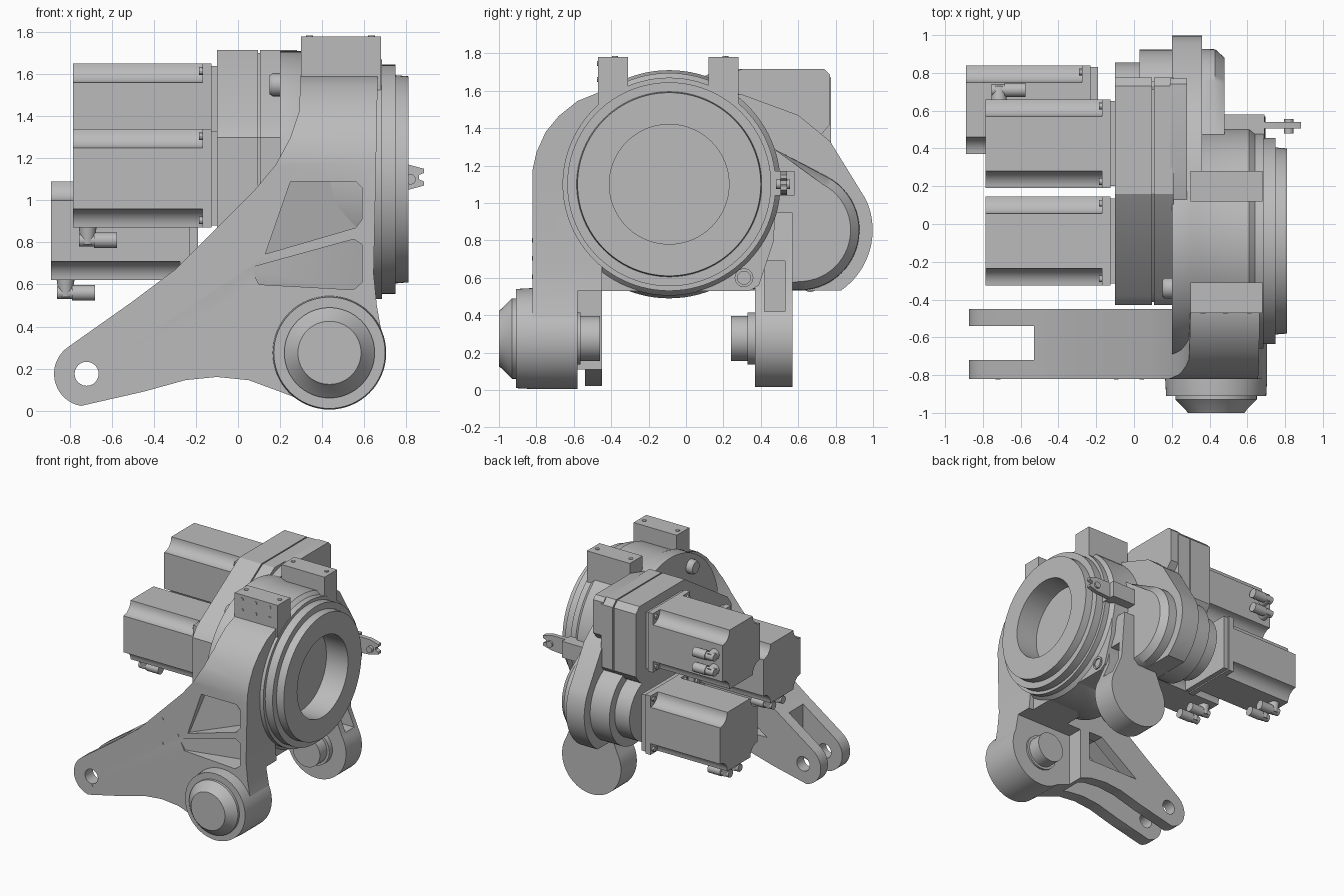
import bpy, bmesh, math
from mathutils import Vector

cube = bpy.data.objects.get("Cube")
if cube:
    bpy.data.objects.remove(cube)

grey = bpy.data.materials.new("cast grey")
grey.use_nodes = True
grey.diffuse_color = (0.5, 0.5, 0.5, 1)
grey.node_tree.nodes["Principled BSDF"].inputs["Base Color"].default_value = (0.5, 0.5, 0.5, 1)


def finish(name, bm):
    bmesh.ops.recalc_face_normals(bm, faces=bm.faces)
    mesh = bpy.data.meshes.new(name)
    bm.to_mesh(mesh)
    bm.free()
    mesh.materials.append(grey)
    ob = bpy.data.objects.new(name, mesh)
    bpy.context.collection.objects.link(ob)
    return ob


def place(axis, p, t):
    """2D point p on the plane across the axis, at distance t along it."""
    return {"x": (t, p[0], p[1]), "y": (p[0], t, p[1]), "z": (p[0], p[1], t)}[axis]


def loft(name, axis, rings):
    """Closed solid through equal-count 2D rings [(t, points), ...]."""
    bm = bmesh.new()
    loops = [[bm.verts.new(place(axis, p, t)) for p in pts] for t, pts in rings]
    n = len(loops[0])
    for a, b in zip(loops, loops[1:]):
        for i in range(n):
            bm.faces.new((a[i], a[(i + 1) % n], b[(i + 1) % n], b[i]))
    bm.faces.new(loops[0])
    bm.faces.new(loops[-1])
    return finish(name, bm)


def prism(name, axis, pts, a, b):
    return loft(name, axis, [(a, pts), (b, pts)])


def arc(c, r, a0, a1, n=16):
    steps = [math.radians(a0 + (a1 - a0) * i / n) for i in range(n + 1)]
    return [(c[0] + r * math.cos(a), c[1] + r * math.sin(a)) for a in steps]


def turned(name, axis, c, profile, n=64):
    """Stack of circles about an axis; profile is [(t, radius), ...]."""
    return loft(name, axis, [(t, arc(c, r, 0, 360 - 360 / n, n - 1)) for t, r in profile])


def rect(a, b):
    return [(a[0], a[1]), (b[0], a[1]), (b[0], b[1]), (a[0], b[1])]


def box(name, lo, hi):
    return prism(name, "z", rect(lo, hi), lo[2], hi[2])


def boolean(ob, tool, op="DIFFERENCE"):
    mod = ob.modifiers.new("cut", "BOOLEAN")
    mod.operation, mod.solver, mod.object = op, "EXACT", tool
    bpy.context.view_layer.objects.active = ob
    bpy.ops.object.modifier_apply(modifier=mod.name)
    bpy.data.objects.remove(tool)


HUB = (-0.09, 1.1)        # main axis, y and z
PIVOT = (0.435, 0.275)    # lower pivot, x and z
TIP = (-0.72, 0.175)      # arm end eye, x and z
LOBE = (0.605, 0.855)     # rear drive axis, y and z

# Front side frame with the long arm
outline = (arc(TIP, 0.155, 125, 260)
           + [(-0.45, 0.09), (-0.25, 0.145), (-0.1, 0.16), (0.05, 0.145), (0.2, 0.09)]
           + arc(PIVOT, 0.265, 235, 380, 24)
           + [(0.66, 0.5), (0.645, 0.65), (0.655, 1.1), (0.665, 1.62), (0.3, 1.62),
              (0.29, 1.42), (0.25, 1.3), (0.18, 1.17), (0.08, 1.05), (-0.1, 0.87),
              (-0.3, 0.67), (-0.5, 0.52)])
frame = prism("side_frame", "y", outline, -0.82, -0.45)
shoulder = [(-0.9, -0.1), (-0.82, -0.1), (-0.82, 1.18), (-0.8, 1.27), (-0.75, 1.38), (-0.68, 1.465),
            (-0.58, 1.545), (-0.47, 1.59), (-0.3, 1.61), (-0.3, 1.8), (-0.9, 1.8)]
boolean(frame, prism("cutter", "x", shoulder, -1, 1))
boolean(frame, box("cutter", (-1, -0.72, -0.1), (-0.53, -0.54, 1)))
boolean(frame, turned("cutter", "y", TIP, [(-1, 0.057), (-0.3, 0.057)], 32))
boolean(frame, box("cutter", (0.15, -0.58, -0.1), (1, -0.3, 0.53)))
boolean(frame, prism("cutter", "y", [(-0.6, 0), (-0.56, 0.22), (-0.1, 0.58), (0.1, 0.58), (0.1, 0)],
                     -0.72, -0.54))
boolean(frame, prism("cutter", "y", [(-0.4, 0.3), (-0.06, 0.54), (0.06, 0.54), (0.06, 0.3)], -0.6, -0.3))

# Sloping pockets in the front face
for pocket in ([(0.13, 0.745), (0.56, 0.87), (0.59, 0.91), (0.59, 1.06), (0.56, 1.09), (0.25, 1.09)],
               [(0.06, 0.68), (0.55, 0.815), (0.59, 0.79), (0.59, 0.61), (0.55, 0.575), (0.1, 0.6)]):
    tool = prism("cutter", "y", pocket, -0.9, -0.8)
    for v in tool.data.vertices:
        if v.co.y > -0.85:
            v.co.y = -0.825 + 0.36 * (v.co.x - 0.05)
    boolean(frame, tool)

# Turned drum with stepped output flange and deep recess
turned("drum", "x", HUB, [(0.2, 0.61), (0.3, 0.61), (0.34, 0.595), (0.61, 0.595), (0.64, 0.57), (0.685, 0.57),
                          (0.685, 0.545), (0.75, 0.545), (0.75, 0.495), (0.81, 0.49),
                          (0.81, 0.32), (0.62, 0.32)], 96)
prism("drum_base", "x", [(-0.47, 0.53), (0.34, 0.53), (0.39, 0.56), (0.47, 0.8), (0.48, 1.1),
                         (0.3, 1.3), (-0.47, 1.3)], 0.28, 0.615)
turned("drain_plug", "x", (0.31, 0.6), [(0.6, 0.05), (0.625, 0.05), (0.625, 0.035), (0.615, 0.035)], 24)

# Mounting lugs with bolts
for y0 in (-0.47, 0.12):
    box("mounting_lug", (0.3, y0, 1.5), (0.68, y0 + 0.16, 1.78))
    for x in (0.34, 0.635):
        turned("lug_bolt", "z", (x, y0 + 0.09), [(1.77, 0.016), (1.785, 0.016)], 12)
for x in (0.365, 0.485, 0.61):
    for z in (1.66, 1.745):
        turned("lug_bolt", "y", (x, z), [(-0.475, 0.013), (-0.46, 0.013)], 12)
for p in ((-0.095, 0.8), (-0.095, 0.605), (0.04, 0.705), (-0.72, 0.1)):
    turned("frame_bolt", "y", p, [(-0.824, 0.012), (-0.81, 0.012)], 12)

# Front lower pivot
turned("front_pivot_boss", "y", PIVOT, [(-0.91, 0.265), (-0.82, 0.27), (-0.58, 0.27)])
turned("front_pivot_cap", "y", PIVOT, [(-1.0, 0.15), (-0.985, 0.16), (-0.93, 0.215), (-0.9, 0.215)])
turned("front_pivot_shaft", "y", PIVOT, [(-0.6, 0.14), (-0.565, 0.14), (-0.565, 0.12), (-0.46, 0.12)], 48)

# Rear lower pivot ear
ear = prism("rear_ear", "y", arc(PIVOT, 0.26, 150, 390, 40)
            + [(0.6, 0.55), (0.57, 0.95), (0.3, 0.95), (0.27, 0.55)], 0.37, 0.57)
boolean(ear, box("cutter", (0.5, 0.42, 0.42), (0.8, 0.53, 0.69)))
turned("rear_pivot_shaft", "y", PIVOT, [(0.24, 0.12), (0.33, 0.12), (0.33, 0.14), (0.38, 0.14)], 48)

# Back plate and rear drive lobe
prism("back_plate", "x", [(0.0, 0.53), (0.0, 1.6), (0.3, 1.58), (0.6, 1.47), (0.77, 1.33), (0.955, 1.03)]
      + arc(LOBE, 0.393, 22, -55), 0.2, 0.36)
prism("back_plate_corner", "x", [(0.1, 1.2), (0.1, 1.66), (0.3, 1.715), (0.74, 1.715), (0.77, 1.685),
                                 (0.77, 1.42), (0.71, 1.35), (0.77, 1.3), (0.5, 1.1)], 0.19, 0.28)


def lobe(r):
    return [(0.3, 0.54), (0.3, 1.36), (0.47, 1.29)] + arc(LOBE, r, 62, -90, 24)


loft("rear_lobe", "x", [(0.35, lobe(0.323)), (0.43, lobe(0.32)), (0.48, lobe(0.275))])
turned("rear_gear_case", "x", LOBE, [(-0.1, 0.25), (0.03, 0.25), (0.03, 0.318), (0.21, 0.318)])

# Twin drive gear case with a seam
case = [(0.16, 1.715), (0.73, 1.715), (0.775, 1.67), (0.775, 1.17), (0.73, 1.11), (0.24, 0.8),
        (0.19, 0.78), (-0.36, 0.78), (-0.43, 0.85), (-0.43, 1.3), (-0.38, 1.37)]
prism("gear_case_outer", "x", case, -0.1, 0.095)
prism("gear_case_inner", "x", case, 0.105, 0.21)
prism("gear_case_core", "x", [(0.17 + (y - 0.17) * 0.97, 1.24 + (z - 1.24) * 0.97) for y, z in case], 0.0, 0.2)
for y, z in ((-0.34, 1.55), (-0.34, 0.66)):
    turned("plate_screw", "x", (y, z), [(0.15, 0.045), (0.165, 0.055), (0.22, 0.055)], 24)


# Servo motors with scooped corners and angled plugs
def motor(name, c, x0, side):
    h, s = 0.235, 0.09
    body = []
    for sy, sz, a in ((1, 1, 270), (-1, 1, 360), (-1, -1, 90), (1, -1, 180)):
        body += arc((c[0] + sy * h, c[1] + sz * h), s, a, a - 90, 8)
    prism(name, "x", body, x0, x0 + 0.63)
    prism(name + "_flange", "x", rect((c[0] - h, c[1] - h), (c[0] + h, c[1] + h)), x0 + 0.615, x0 + 0.66)
    k = h - 0.01
    prism(name + "_adapter", "x", rect((c[0] - k, c[1] - k), (c[0] + k, c[1] + k)), x0 + 0.65, x0 + 0.7)
    for sy in (-1, 1):
        for sz in (-1, 1):
            turned(name + "_bolt", "x", (c[0] + sy * 0.2, c[1] + sz * 0.2),
                   [(x0 + 0.6, 0.018), (x0 + 0.62, 0.018)], 12)
    for off in (-0.06, 0.06):
        if side == "below":
            y, z, axis, stem, t = c[0] + off, c[1] - h - 0.06, "z", (x0 + 0.07, c[0] + off), c[1] - h
            ends = [(t - 0.08, 0.03), (t + 0.02, 0.045)]
        else:
            y, z, axis, stem, t = c[0] + h + 0.05, c[1] + off, "y", (x0 + 0.07, c[1] + off), c[0] + h
            ends = [(t - 0.02, 0.045), (t + 0.07, 0.03)]
        turned(name + "_plug", "x", (y, z), [(x0 + 0.03, 0.03), (x0 + 0.1, 0.03), (x0 + 0.1, 0.037),
                                             (x0 + 0.21, 0.037)], 20)
        turned(name + "_plug_stem", axis, stem, ends, 20)


motor("upper_motor", (0.425, 1.415), -0.785, "beside")
motor("centre_motor", (-0.09, 1.105), -0.785, "below")
motor("rear_motor", LOBE, -0.89, "below")

# Small sensor bracket at the side of the flange
box("bracket_block", (0.48, 0.44, 1.04), (0.69, 0.58, 1.17))
prism("bracket_arm", "y", [(0.66, 1.04), (0.81, 1.05), (0.885, 1.07), (0.885, 1.09), (0.86, 1.1),
                           (0.86, 1.12), (0.885, 1.13), (0.885, 1.15), (0.81, 1.17), (0.66, 1.17)], 0.505, 0.54)
turned("bracket_pin", "y", (0.82, 1.1), [(0.48, 0.025), (0.555, 0.025)], 16)

# Smooth the round surfaces, keep hard edges
for ob in bpy.context.scene.objects:
    ob.select_set(ob.type == "MESH")
bpy.context.view_layer.objects.active = frame
bpy.ops.object.shade_smooth_by_angle(angle=math.radians(30))
